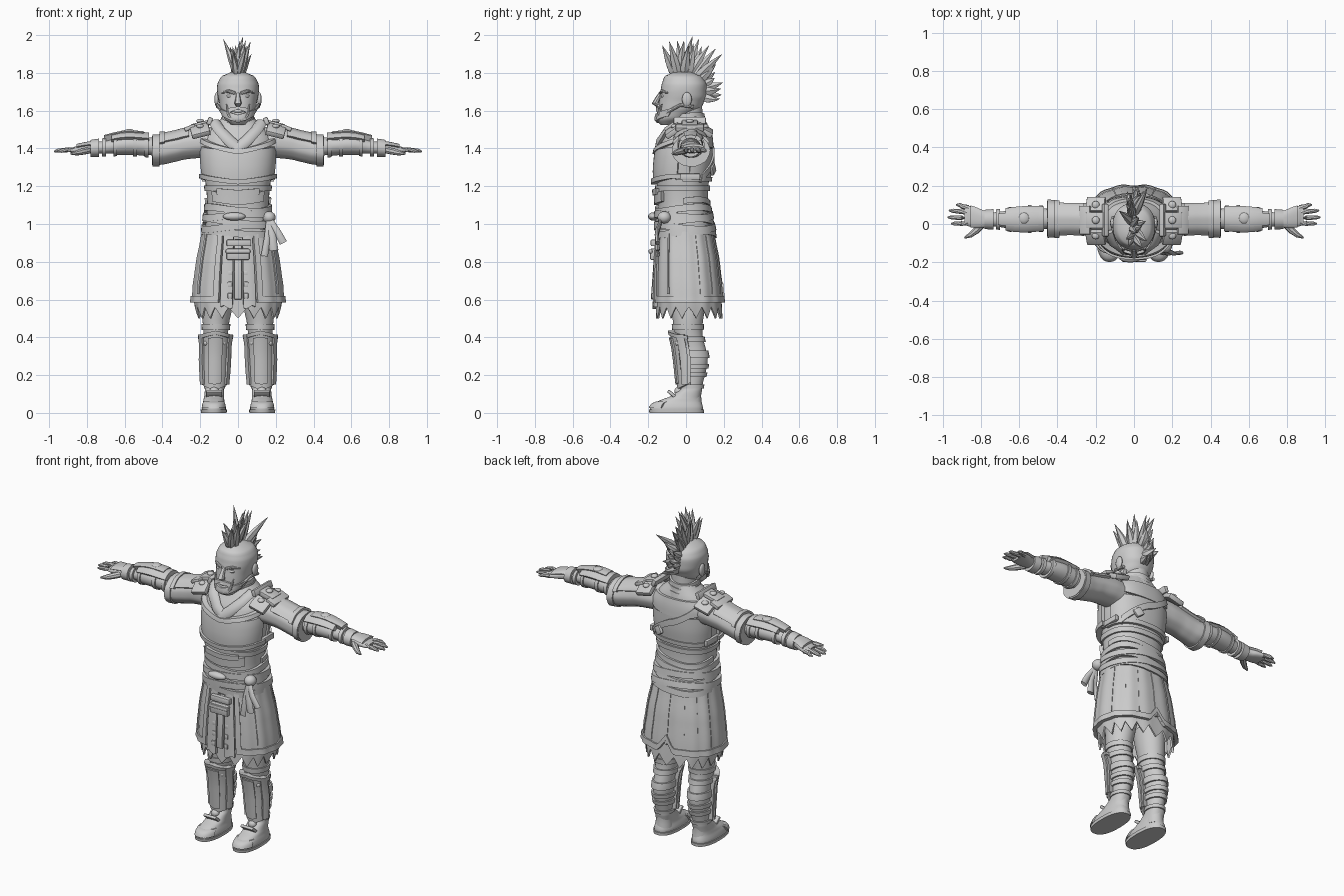
import bpy, bmesh, math, random
from mathutils import Vector, Matrix

if "Cube" in bpy.data.objects:
    bpy.data.objects.remove(bpy.data.objects["Cube"])
random.seed(4)

GREY = bpy.data.materials.new("plain_grey")
GREY.use_nodes = True
GREY.diffuse_color = (0.6, 0.6, 0.6, 1)
GREY.node_tree.nodes["Principled BSDF"].inputs["Base Color"].default_value = GREY.diffuse_color


def finish(name, bm, mirror, angle=40):
    bmesh.ops.recalc_face_normals(bm, faces=bm.faces)
    mesh = bpy.data.meshes.new(name)
    bm.to_mesh(mesh)
    bm.free()
    mesh.materials.append(GREY)
    obj = bpy.data.objects.new(name, mesh)
    bpy.context.collection.objects.link(obj)
    bpy.ops.object.select_all(action="DESELECT")
    obj.select_set(True)
    bpy.context.view_layer.objects.active = obj
    bpy.ops.object.shade_smooth_by_angle(angle=math.radians(angle))
    if mirror:
        obj.modifiers.new("mirror", "MIRROR")
    return obj


def skin(name, loops, closed=False, mirror=False, angle=40):
    """Join a row of equal point loops into one closed surface."""
    bm = bmesh.new()
    rows = [[bm.verts.new(p) for p in loop] for loop in loops]
    n = len(rows[0])
    for i in range(len(rows) if closed else len(rows) - 1):
        a, b = rows[i], rows[(i + 1) % len(rows)]
        for j in range(n):
            k = (j + 1) % n
            bm.faces.new((a[j], a[k], b[k], b[j]))
    if not closed:
        bm.faces.new(rows[0])
        bm.faces.new(rows[-1])
    return finish(name, bm, mirror, angle)


class Body:
    """Rings (t, centre u, centre v, radius u, radius v) along z or x."""
    def __init__(self, rings, axis="z", power=2.3, ripple=0, waves=1):
        self.rings, self.axis, self.power = rings, axis, power
        self.ripple, self.waves = ripple, waves

    def ring(self, t):
        r = sorted(self.rings)
        t = min(max(t, r[0][0]), r[-1][0])
        i = next((k for k in range(len(r) - 2) if t <= r[k + 1][0]), len(r) - 2)
        f = (t - r[i][0]) / (r[i + 1][0] - r[i][0])
        p, a, b, q = r[max(i - 1, 0)], r[i], r[i + 1], r[min(i + 2, len(r) - 1)]
        return [b1 * f + a1 * (1 - f) + f * (1 - f) * ((a1 - p1) * (1 - f) + (b1 - q1) * f) / 2
                for p1, a1, b1, q1 in zip(p, a, b, q)]

    def point(self, angle, t, out=0.0):
        _, cu, cv, ru, rv = self.ring(t)
        c, s = math.cos(math.radians(angle)), math.sin(math.radians(angle))
        e = 2 / self.power
        k = 1 + self.ripple * math.cos(math.radians(angle * self.waves))
        u = cu + math.copysign(abs(c) ** e, c) * (ru * k + out)
        v = cv + math.copysign(abs(s) ** e, s) * (rv * k + out)
        return Vector((u, v, t)) if self.axis == "z" else Vector((t, u, v))

    def build(self, name, mirror=False, steps=24, seg=40):
        ts = [r[0] for r in self.rings]
        lo, hi = min(ts), max(ts)
        return skin(name, [[self.point(360 * j / seg, lo + (hi - lo) * i / steps) for j in range(seg)]
                           for i in range(steps + 1)], mirror=mirror)


def band(name, body, a0, a1, lo, hi, out=0.012, cols=24, rows=4, mirror=False, base=-0.012):
    """Plate or strap wrapped on a body; lo and hi may depend on the angle."""
    at = lambda f, a: f(a) if callable(f) else f
    full = a1 - a0 == 360
    loops = []
    for i in range(cols if full else cols + 1):
        a = a0 + (a1 - a0) * i / cols
        l, h = at(lo, a), at(hi, a)
        loops.append([body.point(a, l, base)]
                     + [body.point(a, l + (h - l) * r / rows, out) for r in range(rows + 1)]
                     + [body.point(a, h, base)])
    return skin(name, loops, full, mirror, 35)


def box(name, loc, size, rot=(0, 0, 0), mirror=False, bevel=0.006):
    bm = bmesh.new()
    bmesh.ops.create_cube(bm, size=1)
    bmesh.ops.scale(bm, vec=size, verts=bm.verts)
    bmesh.ops.bevel(bm, geom=bm.edges[:], offset=bevel, segments=2, affect="EDGES", profile=0.5)
    turn = Matrix.Rotation(math.radians(rot[2]), 4, "Z") @ Matrix.Rotation(math.radians(rot[1]), 4, "Y") \
        @ Matrix.Rotation(math.radians(rot[0]), 4, "X")
    bmesh.ops.transform(bm, matrix=Matrix.Translation(loc) @ turn, verts=bm.verts)
    return finish(name, bm, mirror)


def ball(name, loc, size, mirror=False):
    bm = bmesh.new()
    bmesh.ops.create_uvsphere(bm, u_segments=16, v_segments=10, radius=1)
    bmesh.ops.scale(bm, vec=size, verts=bm.verts)
    bmesh.ops.translate(bm, vec=loc, verts=bm.verts)
    return finish(name, bm, mirror, 80)


def tube(name, path, radii, flat=1.0, side=(1, 0, 0), mirror=False, seg=8):
    """Tapered limb, rope or lock along a path; flat scales the width along side."""
    path = [Vector(p) for p in path]
    loops = []
    for i, p in enumerate(path):
        d = (path[min(i + 1, len(path) - 1)] - path[max(i - 1, 0)]).normalized()
        u = (Vector(side) - d * d.dot(Vector(side))).normalized()
        v = d.cross(u)
        loops.append([p + radii[i] * (u * flat * math.cos(k * math.tau / seg) + v * math.sin(k * math.tau / seg))
                      for k in range(seg)])
    return skin(name, loops, mirror=mirror)


def zigzag(base, depth, teeth):
    return lambda a: base + depth * abs((a * teeth / 360) % 1 * 2 - 1)


def slope(front, side):
    """Height rising from the front centre line to the flanks."""
    return lambda a: front + (side - front) * min(abs(a + 90) / 70, 1)


# Legs and boots
leg = Body([(.04, .125, .03, .05, .055), (.1, .125, .03, .045, .05), (.18, .123, .035, .05, .06),
            (.28, .122, .04, .056, .076), (.35, .12, .028, .056, .074), (.42, .118, .012, .064, .074),
            (.5, .115, .01, .073, .082), (.64, .1, .01, .085, .1)], power=2)
leg.build("legs", True)
boot = Body([(0, .128, -.05, .062, .138), (.03, .128, -.05, .064, .14), (.055, .128, -.042, .058, .124),
             (.08, .127, -.012, .053, .088), (.12, .125, .025, .05, .06), (.15, .125, .03, .048, .056)], power=2.4)
boot.build("boots", True)
band("boot_soles", boot, 0, 360, 0, .018, .006, 40, 2, True)
band("toe_caps", boot, -150, -30, .025, .06, .007, mirror=True)
for i, (low, high) in enumerate([(.13, .15), (.19, .215), (.235, .26), (.29, .33), (.375, .405)]):
    band(f"leg_strap_{i}", leg, 0, 360, low, high, .01, mirror=True)
band("shin_plates", leg, -172, -8, slope(.12, .15), slope(.43, .4), .024, mirror=True)
band("shin_ridges", leg, -115, -65, slope(.15, .17), slope(.4, .39), .034, 8, mirror=True)
for a in (-165, -40):
    band("shin_side_rail", leg, a, a + 25, .15, .415, .033, 6, mirror=True)
band("shin_top_rims", leg, -175, -5, slope(.415, .39), slope(.435, .41), .032, mirror=True)
band("knee_wraps", leg, 0, 360, .44, .47, .008, mirror=True)
for x in (.075, .17):
    ball("shin_rivets", (x, -.045, .37), (.012, .014, .014), True)
box("ankle_guards", (.126, -.075, .1), (.085, .018, .055), (50, 0, 0), True)
ball("ankle_studs", (.126, -.04, .115), (.025, .022, .022), True)

# Skirts
skirt = Body([(.48, 0, .017, .215, .183), (.6, 0, .014, .236, .178), (.7, 0, .01, .228, .173),
              (.85, 0, .003, .205, .16), (1, 0, -.005, .178, .14)], ripple=.012, waves=14)
band("ragged_underskirt", skirt, 0, 360, zigzag(.5, .06, 18), .75, -.004, 72, 5, base=-.014)
skirt.rings = [r for r in skirt.rings if r[0] > .5] + [(.56, 0, .014, .24, .18)]
notch = lambda a: .585 + .07 * max(0, 1 - abs(a - 90) / 9)
band("coat_skirt", skirt, -68, 248, notch, .97, .006, 90, 8)
band("coat_hem", skirt, -68, 248, notch, lambda a: notch(a) + .035, .014, 90, 2)
for s in (-1, 1):
    edge = -90 + 25 * s
    band("coat_front_edge", skirt, edge - 4, edge + 4, .6, .95, .016, 4, 6)
    band("coat_side_trim", skirt, -90 + 58 * s - 2, -90 + 58 * s + 2, .63, .95, .012, 4, 6)
    band("tabard_strip", skirt, -90 + 12 * s - 7, -90 + 12 * s + 7, zigzag(.55, .02, 24), .95, .012, 6, 6)
    for z in (.62, .68, .74, .8):
        box("tabard_plate", (.042 * s, -.178 + (z - .6) * .08, z), (.026, .014, .03))
for i in range(7):
    a = 18 + 24 * i
    band(f"skirt_seam_{i}", skirt, a - 1, a + 1, .63, .94, .01, 2, 6)
box("hanging_tongue", (0, -.165, .76), (.04, .02, .32), (-4, 0, 0))
box("belt_buckle", (.005, -.172, .9), (.13, .03, .035))
box("belt_pouch", (0, -.172, .84), (.12, .035, .06))
box("pouch_flap", (0, -.188, .855), (.13, .02, .022))

# Torso
torso = Body([(.93, 0, 0, .178, .147), (1, 0, -.008, .172, .142), (1.1, 0, -.015, .163, .133),
              (1.2, 0, -.018, .17, .136), (1.3, 0, -.014, .182, .144), (1.4, 0, -.006, .186, .138),
              (1.47, 0, .006, .175, .12), (1.53, 0, .018, .12, .092), (1.57, 0, .02, .08, .075)], power=2.4)
torso.build("torso", steps=30)
wave = lambda z, tilt: lambda a: z + tilt * math.sin(math.radians(a * 2 + 30))
for i, (z, tilt) in enumerate([(.935, .01), (.965, -.012), (.995, .016), (1.025, -.01), (1.06, .012)]):
    band(f"waist_sash_{i}", torso, 0, 360, wave(z, tilt), wave(z + .036, tilt), .016 + .004 * (i % 2), 48, 3)
band("belly_plate", torso, -135, -45, slope(1.1, 1.13), slope(1.15, 1.19), .02)
band("belly_upper_plate", torso, -122, -58, slope(1.15, 1.165), slope(1.18, 1.2), .027)
band("rib_wrap", torso, 0, 360, 1.175, 1.205, .01, 40)
band("back_wrap", torso, 0, 180, wave(1.1, .015), wave(1.13, .015), .012)
band("chest_plate", torso, -172, -8, slope(1.225, 1.25), slope(1.385, 1.41), .018, 40, 6)
band("chest_lower_rim", torso, -178, -2, slope(1.21, 1.24), slope(1.235, 1.265), .03, 40)
band("chest_upper_rim", torso, -170, -10, slope(1.37, 1.43), slope(1.395, 1.455), .027, 40)
band("back_plate", torso, 10, 170, 1.25, 1.4, .009, 30, 6)
band("back_lower_rim", torso, 0, 180, 1.225, 1.25, .016, 30)
band("back_yoke", torso, 5, 175, lambda a: 1.45 - .05 * math.sin(math.radians(a)), 1.5, .014, 30)
band("back_strap", torso, 35, 130, lambda a: 1.22 + .0022 * (a - 35), lambda a: 1.26 + .0022 * (a - 35), .02, 30)
box("back_strap_buckle", (.085, .142, 1.29), (.05, .02, .05), (0, 35, -20))
for s in (-1, 1):
    tube("crossed_collar", [(.125 * s, -.04, 1.54), (.1 * s, -.1, 1.5), (.045 * s, -.142, 1.44),
                            (-.02 * s, -.152, 1.385)], [.016] * 4, 2)
    box("chest_side_strap", (.185 * s, .01, 1.25), (.022, .13, .035))

# Sash knot and tails
ball("sash_knot", (.165, -.115, 1.035), (.034, .036, .032))
ball("front_sash_knot", (-.02, -.175, 1.04), (.06, .026, .022))
for dx, drop, w in ((.02, .17, .018), (.07, .13, .016), (-.03, .2, .014)):
    tube("sash_tail", [(.165, -.13, 1.03), (.17 + dx * .5, -.155, 1.03 - drop * .5), (.17 + dx, -.15, 1.03 - drop)],
         [.008, w * .6, w * .7], 1.9)

# Sleeves, forearms and gloves
sleeve = Body([(.1, .015, 1.43, .085, .085), (.2, .02, 1.43, .088, .08), (.3, .025, 1.415, .083, .077),
               (.38, .026, 1.395, .085, .077), (.455, .027, 1.388, .093, .077)], "x", 2, .012, 9)
sleeve.build("sleeves", True)
band("sleeve_cuffs", sleeve, 0, 360, .415, .452, .008, 40, mirror=True)
band("upper_arm_plates", sleeve, 30, 150, .26, .4, .014, mirror=True)
band("upper_arm_rims", sleeve, 25, 155, .39, .415, .021, mirror=True)
arm = Body([(.4, .027, 1.405, .05, .05), (.5, .027, 1.415, .055, .045), (.6, .024, 1.42, .058, .046),
            (.68, .024, 1.41, .043, .037), (.78, .024, 1.4, .033, .028)], "x", 2)
arm.build("forearms", True)
band("bracers", arm, 0, 360, .49, .66, .008, 32, mirror=True)
band("bracer_top_plates", arm, 35, 145, .47, .67, .026, mirror=True)
band("bracer_ridges", arm, 65, 115, .5, .71, .031, 8, mirror=True)
for i, x in enumerate((.475, .535, .64, .7)):
    band(f"forearm_strap_{i}", arm, 0, 360, x, x + .02, .015, 32, mirror=True)
ball("bracer_studs", (.575, .03, 1.488), (.03, .03, .015), True)
band("glove_cuffs", arm, 0, 360, .735, .78, .017, 28, mirror=True)
hand = Body([(.76, .024, 1.4, .033, .026), (.81, .03, 1.398, .046, .024), (.865, .042, 1.392, .054, .017),
             (.885, .045, 1.39, .05, .012)], "x", 2.4)
hand.build("hands", True)
band("knuckle_plates", hand, 30, 150, .775, .855, .012, mirror=True)
for i, (y, tip) in enumerate(((.092, .93), (.064, .967), (.032, .974), (.002, .955))):
    tube(f"finger_{i}", [(.865, y * .9 + .003, 1.392), (.9, y, 1.393), (tip - .02, y * 1.08, 1.388), (tip, y * 1.1, 1.384)],
         [.014, .013, .011, .004], mirror=True)
tube("thumbs", [(.79, 0, 1.39), (.825, -.035, 1.383), (.855, -.058, 1.376), (.885, -.072, 1.372)],
     [.018, .018, .014, .005], mirror=True)

# Shoulder armour
for y, tilt in ((-.07, 35), (.02, 0), (.1, -30)):
    box("shoulder_blocks", (.2, y, 1.525 - abs(y - .02) * .35), (.1, .085, .03), (tilt, 14, 0), True)
box("shoulder_collar_plates", (.15, .02, 1.545), (.025, .17, .04), (0, -20, 0), True)
box("shoulder_outer_plates", (.255, .02, 1.51), (.06, .15, .022), (0, 22, 0), True)
for y in (-.06, .02, .1):
    ball("shoulder_studs", (.2, y, 1.545 - abs(y - .02) * .35), (.02, .02, .012), True)

# Neck and head
neck = Body([(1.46, 0, .02, .09, .085), (1.54, 0, .015, .075, .075), (1.64, 0, .01, .072, .075)], power=2)
neck.build("neck", steps=8)
for i, z in enumerate((1.505, 1.53, 1.555)):
    band(f"neck_scarf_{i}", neck, 0, 360, wave(z, .006), wave(z + .03, .006), .022 - .005 * i, 36)
head = Body([(1.525, 0, -.1, .035, .035), (1.55, 0, -.083, .066, .074), (1.6, 0, -.042, .09, .106),
             (1.66, 0, -.018, .103, .122), (1.71, 0, -.012, .111, .122), (1.75, 0, -.01, .106, .116),
             (1.785, 0, -.015, .083, .094), (1.805, 0, -.02, .035, .045)], power=2.2)
head.build("head", steps=28)
tube("nose", [(0, -.132, 1.695), (0, -.15, 1.665), (0, -.163, 1.64), (0, -.145, 1.63)], [.01, .013, .019, .014])
tube("brows", [(.015, -.134, 1.692), (.05, -.126, 1.703), (.085, -.095, 1.695)], [.009, .01, .005], mirror=True)
ball("eyes", (.042, -.12, 1.677), (.019, .013, .009), True)
ball("ears", (.113, .005, 1.66), (.012, .026, .038), True)
ball("lips", (0, -.143, 1.598), (.028, .014, .01))
band("jaw_guard", head, -165, -15, slope(1.535, 1.57), slope(1.578, 1.612), .01, 32)
band("moustache_guard", head, -118, -62, slope(1.608, 1.56), slope(1.622, 1.6), .013, 16)
tube("jaw_straps", [(.055, -.13, 1.565), (.09, -.085, 1.6), (.108, -.03, 1.63), (.108, .04, 1.62)], [.009] * 4, mirror=True)
tube("jaw_fangs", [(.03, -.15, 1.55), (.05, -.145, 1.58), (.062, -.128, 1.635)], [.011, .01, .003], mirror=True)

# Mohawk locks fanned over the crown
for i in range(30):
    f = (i // 2) / 14
    fan = math.radians(112 - 132 * f)
    root = Vector((random.uniform(-.016, .016), -.018 - .095 * math.cos(math.radians(55 + 100 * (1 - f) - 30)),
                   1.7 + .085 * math.sin(math.radians(170 - 150 * f))))
    root.y = -.02 + .1 * math.cos(fan)
    root.z = 1.705 + .085 * math.sin(fan)
    length = (.15 + .05 * math.sin(math.pi * min(1, f * 1.5))) * random.uniform(.75, 1.08) * (1 - .32 * f)
    out = Vector((random.uniform(-.32, .32), math.cos(fan), math.sin(fan)))
    bend = Vector((random.uniform(-.02, .03), random.uniform(-.02, .03), .015))
    path = [root + out * length * k + bend * k * k for k in (0, .25, .5, .75, 1)]
    tube(f"mohawk_lock_{i}", path, [.018, .026, .023, .013, .001], .75, seg=6)
